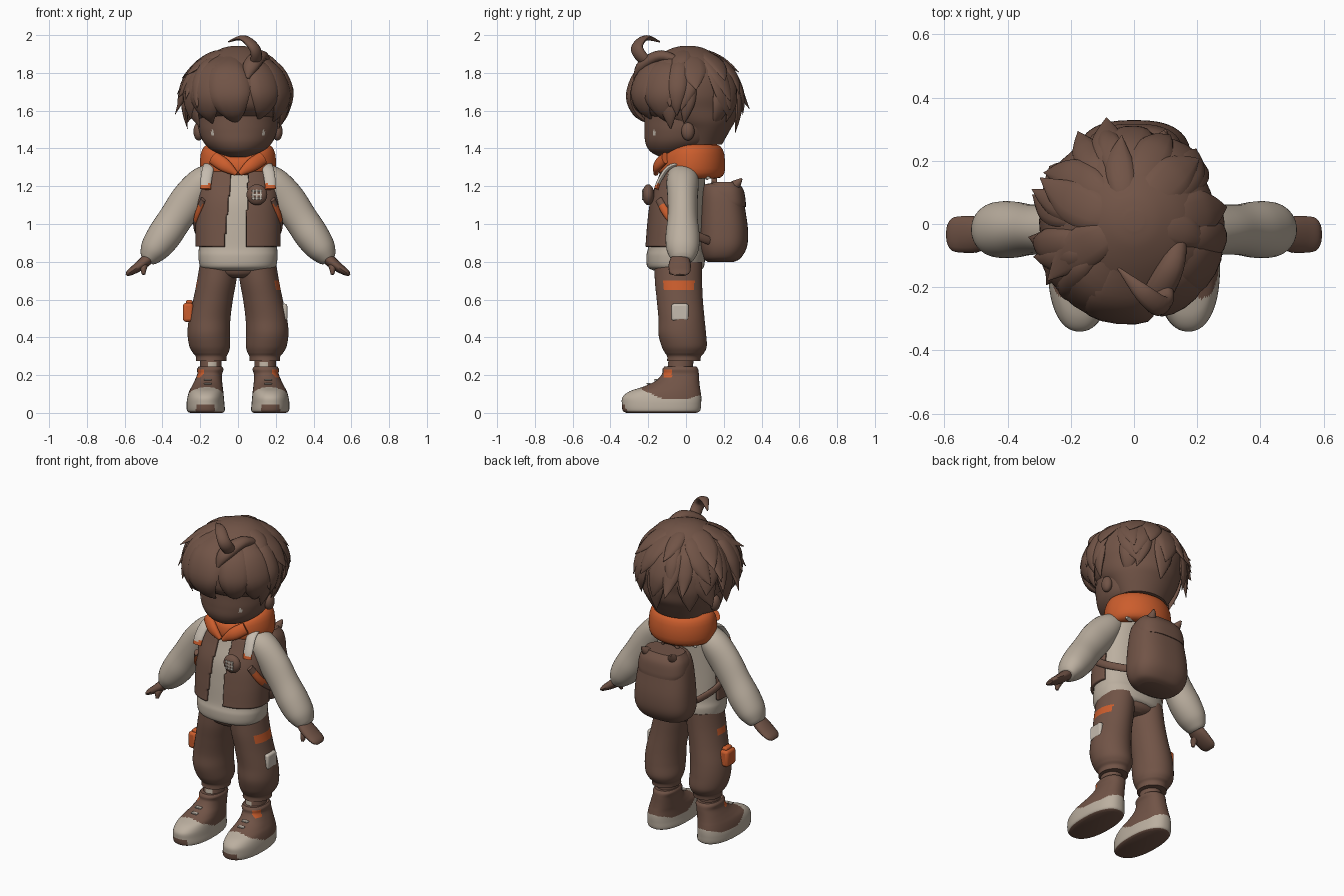
import bpy, bmesh, math, random
from mathutils import Vector

if "Cube" in bpy.data.objects:
    bpy.data.objects.remove(bpy.data.objects["Cube"])
random.seed(4)


def material(name, rgb):
    m = bpy.data.materials.new(name)
    m.diffuse_color = (*rgb, 1)
    m.use_nodes = True
    m.node_tree.nodes["Principled BSDF"].inputs["Base Color"].default_value = m.diffuse_color
    return m


BROWN = material("warm brown", (0.165, 0.088, 0.062))
BEIGE = material("beige", (0.50, 0.43, 0.35))
ORANGE = material("burnt orange", (0.60, 0.11, 0.026))
PALE = material("pale grey", (0.56, 0.50, 0.43))


def finish(name, bm, mats, rule=None):
    bmesh.ops.recalc_face_normals(bm, faces=bm.faces)
    for f in bm.faces:
        f.smooth = True
        if rule:
            f.material_index = rule(f.calc_center_median())
    for e in bm.edges:
        e.smooth = len(e.link_faces) != 2 or e.calc_face_angle(0) < math.radians(50)
    me = bpy.data.meshes.new(name)
    bm.to_mesh(me)
    bm.free()
    for m in mats:
        me.materials.append(m)
    ob = bpy.data.objects.new(name, me)
    bpy.context.collection.objects.link(ob)
    return ob


def spline(keys, steps):
    """Catmull-Rom through tuples of any length."""
    out = []
    for i in range(len(keys) - 1):
        p = [keys[max(0, min(len(keys) - 1, i + k))] for k in (-1, 0, 1, 2)]
        for s in range(steps):
            t = s / steps
            out.append([0.5 * (2 * b + (c - a) * t + (2 * a - 5 * b + 4 * c - d) * t * t
                               + (3 * b - a - 3 * c + d) * t ** 3) for a, b, c, d in zip(*p)])
    return out + [list(keys[-1])]


def bridge(bm, rings, caps=True, closed=False):
    vs = [[bm.verts.new(p) for p in r] for r in rings]
    for a, b in zip(vs, vs[1:] + (vs[:1] if closed else [])):
        for i in range(len(a)):
            j = (i + 1) % len(a)
            bm.faces.new((a[i], a[j], b[j], b[i]))
    if caps:
        bm.faces.new(vs[0])
        bm.faces.new(vs[-1])


def loft(keys, seg=48, steps=5, power=2.0):
    """Stack of horizontal rings from (z, cx, cy, rx, ry)."""
    bm = bmesh.new()
    rings = []
    for z, cx, cy, rx, ry in spline(keys, steps):
        ring = []
        for i in range(seg):
            a = math.tau * i / seg
            c, s = math.cos(a), math.sin(a)
            ring.append((cx + rx * math.copysign(abs(c) ** (2 / power), c),
                         cy + ry * math.copysign(abs(s) ** (2 / power), s), z))
        rings.append(ring)
    bridge(bm, rings)
    return bm


def sweep(bm, keys, ref=(0, 1, 0), seg=16, steps=5):
    """Tube along (x, y, z, width along ref, thickness)."""
    pts = spline(keys, steps)
    pos = [Vector(p[:3]) for p in pts]
    rings = []
    for i, p in enumerate(pts):
        t = (pos[min(i + 1, len(pos) - 1)] - pos[max(i - 1, 0)]).normalized()
        n = t.cross(Vector(ref)).normalized()
        b = n.cross(t)
        rings.append([pos[i] + b * (max(p[3], .002) * math.cos(math.tau * k / seg))
                      + n * (max(p[4], .002) * math.sin(math.tau * k / seg)) for k in range(seg)])
    bridge(bm, rings)
    return bm


def ball(name, loc, size, mat):
    bm = bmesh.new()
    bmesh.ops.create_uvsphere(bm, u_segments=24, v_segments=14, radius=1)
    for v in bm.verts:
        v.co = Vector([l + c * s for l, c, s in zip(loc, v.co, size)])
    return finish(name, bm, [mat])


def box(name, loc, size, mat, bevel=0.01):
    bm = bmesh.new()
    bmesh.ops.create_cube(bm, size=1)
    for v in bm.verts:
        v.co = Vector([l + c * s for l, c, s in zip(loc, v.co, size)])
    ob = finish(name, bm, [mat])
    mod = ob.modifiers.new("round", "BEVEL")
    mod.width, mod.segments = bevel, 3
    return ob


# Head with small eye glints, neck and ears
head = [(1.355, 0, -.07, .06, .07), (1.385, 0, -.055, .13, .135), (1.43, 0, -.03, .18, .185),
        (1.49, 0, -.015, .205, .205), (1.56, 0, 0, .215, .22), (1.68, 0, 0, .22, .22), (1.8, 0, 0, .15, .15)]
finish("head", loft(head, 128, 12), [BROWN, PALE],
       lambda c: int(abs(abs(c.x) - .135) < .006 and abs(c.z - 1.485) < .014 and c.y < 0))
finish("neck", loft([(1.27, 0, .01, .09, .09), (1.42, 0, .01, .09, .09)]), [BROWN])
for s in (-1, 1):
    ball("ear", (s * .208, .01, 1.49), (.028, .035, .048), BROWN)

# Hair: solid cap, then locks flowing down from the crown
finish("hair_cap", loft([(1.42, 0, .07, .15, .12), (1.5, 0, .07, .195, .165), (1.55, 0, .04, .225, .222),
       (1.61, -.005, .0, .252, .272), (1.68, -.01, -.005, .272, .288), (1.76, -.01, -.005, .264, .28),
       (1.83, -.005, 0, .226, .235), (1.89, 0, .005, .16, .16), (1.93, 0, .01, .085, .085),
       (1.943, 0, .01, .03, .03)], 64), [BROWN])
hair = bmesh.new()


def lock(az, phi0, phi1, width, thick, flick, swirl=0):
    keys = []
    for t, w, off in ((0, .35, -.015), (.3, .9, -.004), (.6, 1, .004), (.82, .6, .008 + flick * .3), (1, .03, flick)):
        p = math.radians(phi0 + (phi1 - phi0) * t)
        a = math.radians(az + swirl * t * t)
        keys.append((-.01 + (.268 + off) * math.sin(p) * math.sin(a), -(.28 + off) * math.sin(p) * math.cos(a),
                     1.68 + (.245 + off * .6) * math.cos(p), width * w, thick * w))
    a = math.radians(az + swirl * .5)
    sweep(hair, keys, (math.cos(a), math.sin(a), 0), 12)


for phi1, count, shift in ((66, 5, 25), (90, 8, 0), (110, 10, 12), (126, 9, 5)):
    for k in range(count):
        az = 66 + shift + (230 - shift) * k / (count - 1)
        side = 1.3 if az > 170 else .75
        lock(az + random.uniform(-9, 9), max(6, phi1 - 75), phi1 + random.uniform(-8, 8),
             random.uniform(.04, .075), .021, random.uniform(.025, .06) * side, random.uniform(-14, 14))
# Fringe: broad left sweep, smaller right sweep, spiky left temple
for az, end, w, f, sw in ((-12, 130, .11, -.02, 12), (-36, 127, .11, .0, 0), (-56, 118, .08, .04, -6),
                          (-72, 106, .06, .06, -8), (-62, 92, .05, .055, -10), (-50, 104, .045, .05, 8),
                          (34, 124, .09, -.02, 0), (58, 126, .095, -.005, 6), (80, 114, .06, .025, 0)):
    lock(az, 28, end, w, .036, f, sw)
# Curled stray lock on top
sweep(hair, [(.06, -.15, 1.83, .03, .03), (.095, -.225, 1.875, .036, .026), (.085, -.26, 1.935, .036, .022),
             (.025, -.215, 1.985, .028, .014), (-.05, -.14, 1.965, .004, .004)], (.6, .8, .2), 12)
sweep(hair, [(.15, -.02, 1.85, .02, .02), (.12, -.13, 1.89, .04, .03), (.07, -.23, 1.84, .045, .03),
             (.05, -.27, 1.77, .01, .01)], (1, 0, 0), 12)
finish("hair_locks", hair, [BROWN])

# Hood collar ring, thinner and lower at the front
bm = bmesh.new()
rings = []
for i in range(64):
    a = math.tau * i / 64
    c = max(0, math.cos(a))
    h, w, zc = .09 - .04 * c * c, .052 - .012 * c, 1.332 - .025 * c ** 3
    ring = []
    for j in range(20):
        b = math.tau * j / 20
        cb, sb = [math.copysign(abs(v) ** .75, v) for v in (math.cos(b), math.sin(b))]
        r = w * cb - .006 * sb
        ring.append(((.15 + r) * math.sin(a), .025 - (.13 + r) * math.cos(a), zc + h * sb))
    rings.append(ring)
bridge(bm, rings, caps=False, closed=True)
finish("hood_collar", bm, [ORANGE])
for s in (-1, 1):
    bm = sweep(bmesh.new(), [(s * .13, -.11, 1.35, .02, .035), (s * .07, -.15, 1.31, .022, .035),
                             (s * .008, -.16, 1.265, .012, .012)])
    finish("hood_fold", bm, [ORANGE])

# Sweater body and front vest panels
torso = [(.755, 0, -.05, .17, .125), (.775, 0, -.055, .2, .15), (.83, 0, -.055, .21, .155), (.88, 0, -.055, .207, .145),
         (1.0, 0, -.05, .207, .14), (1.12, 0, -.04, .2, .135), (1.22, 0, -.02, .188, .12),
         (1.3, 0, 0, .16, .11), (1.36, 0, .01, .1, .08)]
finish("sweater", loft(torso, 64, 6, 2.3), [BEIGE])
bm = loft([(z, x, y, rx + .018, ry + .017) for z, x, y, rx, ry in torso], 160, 10, 2.3)


def in_vest(c):
    t = (c.z - .88) / .4
    return .88 < c.z < 1.28 and c.y < 0 and (c.x < -.075 + .04 * t or c.x > .042 + .014 * t)


bmesh.ops.delete(bm, context="FACES", geom=[f for f in bm.faces if not in_vest(f.calc_center_median())])
vest = finish("vest_panels", bm, [BROWN])
mod = vest.modifiers.new("cloth", "SOLIDIFY")
mod.thickness, mod.offset = .016, -1

# Sleeves, mitten-like hands and straps
for s in (-1, 1):
    arm = [(.12, 1.275, .075, .055), (.185, 1.22, .085, .085), (.26, 1.13, .08, .095), (.33, 1.03, .08, .09),
           (.39, .94, .09, .09), (.44, .87, .086, .078), (.47, .825, .066, .055), (.482, .808, .05, .038)]
    finish("sleeve", sweep(bmesh.new(), [(s * x, -.018, z, a, b) for x, z, a, b in arm], seg=32), [BEIGE])
    bm = sweep(bmesh.new(), [(s * .46, -.03, .83, .045, .032), (s * .5, -.033, .795, .057, .03),
                             (s * .54, -.033, .765, .058, .024), (s * .575, -.033, .742, .052, .017),
                             (s * .59, -.033, .729, .03, .007)])
    sweep(bm, [(s * .495, -.05, .79, .025, .02), (s * .5, -.07, .765, .022, .018),
               (s * .5, -.08, .733, .009, .009)], seg=10)
    finish("hand", bm, [BROWN])
    strap = [(s * .13, .12, 1.24, .025, .012), (s * .14, .04, 1.32, .028, .012), (s * .155, -.08, 1.305, .03, .012),
             (s * .168, -.135, 1.24, .03, .012), (s * .172, -.157, 1.185, .028, .012)]
    finish("shoulder_strap", sweep(bmesh.new(), strap, (1, 0, 0)), [PALE, ORANGE], lambda c: int(c.z < 1.212))
    low = [(s * .185, -.145, 1.13, .02, .012), (s * .218, -.09, 1.04, .022, .014), (s * .22, .0, .97, .022, .012),
           (s * .17, .1, .92, .022, .012), (s * .12, .16, .9, .02, .012)]
    finish("lower_strap", sweep(bmesh.new(), low, (0, .3, 1)), [BROWN, ORANGE],
           lambda c: int(1.015 < c.z < 1.1))

# Round badge with a pale grid
ball("badge", (.1, -.2, 1.155), (.055, .032, .055), BROWN)
for d in (-.02, 0, .02):
    box("badge_grid", (.1 + d, -.2285, 1.155), (.009, .009, .055), PALE, .002)
    box("badge_grid", (.1, -.2285, 1.155 + d), (.055, .009, .009), PALE, .002)

# Backpack with flap, top corners and carry loop
finish("backpack", loft([(.8, 0, .185, .1, .07), (.82, 0, .19, .15, .1), (.88, 0, .198, .178, .125),
       (.97, 0, .2, .178, .128), (1.08, 0, .195, .166, .118), (1.16, 0, .19, .15, .108),
       (1.205, 0, .185, .125, .09), (1.215, 0, .185, .09, .06)], 56, 5, 2.6), [BROWN])
finish("backpack_flap", loft([(1.09, 0, .215, .15, .102), (1.12, 0, .21, .156, .106), (1.18, 0, .205, .146, .1),
       (1.222, 0, .205, .12, .07)], 48, 5, 2.6), [BROWN])
for s in (-1, 1):
    finish("flap_corner", sweep(bmesh.new(), [(s * .08, .22, 1.18, .03, .03), (s * .09, .265, 1.21, .025, .025),
           (s * .1, .295, 1.24, .005, .005)], (1, 0, 0)), [BROWN])
finish("carry_loop", sweep(bmesh.new(), [(-.05, .15, 1.2, .015, .01), (-.04, .15, 1.235, .015, .01),
       (.04, .15, 1.235, .015, .01), (.05, .15, 1.2, .015, .01)]), [BROWN])

# Trousers, ankles and shoes
finish("hips", loft([(.715, 0, -.04, .06, .09), (.74, 0, -.042, .16, .12), (.8, 0, -.045, .19, .13)]), [BROWN])
for s in (-1, 1):
    leg = [(.8, .1, -.04, .1, .125), (.7, .113, -.04, .104, .125), (.6, .132, -.033, .105, .122),
           (.5, .15, -.024, .11, .122), (.42, .155, -.02, .112, .126), (.355, .15, -.01, .108, .12),
           (.32, .145, -.008, .095, .105), (.3, .142, -.01, .082, .09), (.275, .142, -.012, .08, .088)]
    y0, y1, z0 = (-.12, .045, .65) if s > 0 else (-.08, .0, .66)
    finish("trouser_leg", loft([(z, s * x, y, a, b) for z, x, y, a, b in leg], 80, 8), [BROWN, ORANGE],
           lambda c: int(z0 < c.z < .702 and y0 < c.y < y1 and s * c.x > .16))
    finish("ankle", loft([(.18, s * .145, -.035, .06, .07), (.3, s * .143, -.025, .056, .065)], 48, 10),
           [BROWN, BEIGE], lambda c: int(.245 < c.z < .27 and c.y < -.07 and abs(abs(c.x) - .135) < .022))
    shoe = [(0, .168, -.13, .085, .185), (.012, .17, -.13, .1, .205), (.05, .172, -.13, .1, .21),
            (.085, .171, -.127, .096, .208), (.115, .168, -.11, .09, .187), (.14, .163, -.075, .082, .148),
            (.17, .157, -.045, .073, .115), (.205, .15, -.03, .066, .098), (.23, .147, -.03, .07, .095),
            (.245, .146, -.03, .062, .085)]

    def shoe_colour(c):
        if c.z < .008 or (c.z < .045 and c.y < -.3 and abs(abs(c.x) - .172) < .05):
            return 0
        if c.z > .19:
            return 2 if -.118 < c.y < -.075 and s * c.x > .165 and c.z < .23 else 0
        if c.y < -.235 and c.z < .15:
            return 1
        return int(c.z < .072 + max(0, (-c.y - .12) * .45) + max(0, c.y * .3))
    finish("shoe", loft([(z, s * x, y, a, b) for z, x, y, a, b in shoe], 72, 8, 2.3),
           [BROWN, BEIGE, ORANGE], shoe_colour)
    for z, y in ((.155, -.198), (.175, -.158)):
        box("shoe_lace", (s * .16, y, z), (.04, .022, .009), PALE, .004)

# Side pocket patch and hanging pouch
box("pocket_patch", (.246, -.032, .533), (.03, .09, .09), PALE, .012)
box("pouch", (-.264, -.035, .532), (.055, .09, .1), ORANGE, .016)
box("pouch_flap", (-.258, -.035, .585), (.035, .06, .025), ORANGE, .01)
